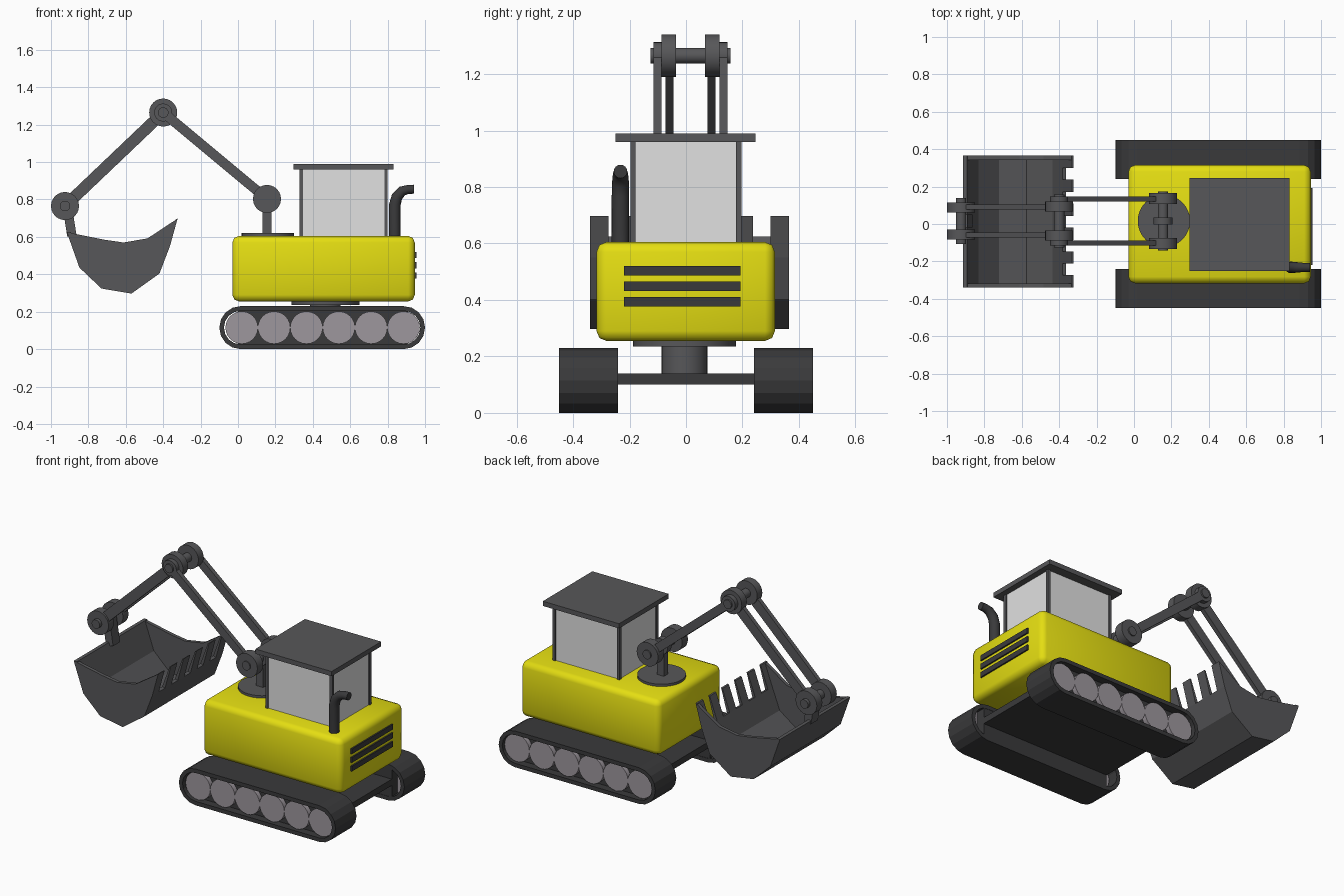
import bpy, bmesh, math
from mathutils import Vector, Matrix

if "Cube" in bpy.data.objects:
    bpy.data.objects.remove(bpy.data.objects["Cube"])


def material(name, rgb):
    m = bpy.data.materials.new(name)
    m.diffuse_color = (*rgb, 1)
    m.use_nodes = True
    m.node_tree.nodes["Principled BSDF"].inputs["Base Color"].default_value = m.diffuse_color
    return m


YELLOW = material("yellow paint", (0.78, 0.73, 0.006))
STEEL = material("grey steel", (0.095, 0.095, 0.10))
DARK = material("dark rubber", (0.042, 0.042, 0.044))
WHEEL = material("wheel grey", (0.34, 0.31, 0.34))
GLASS = material("pale cab panel", (0.75, 0.75, 0.75))
AY = 0.016  # centre line of the digging arm


def add(name, bm, mat, smooth=None):
    bmesh.ops.recalc_face_normals(bm, faces=bm.faces)
    me = bpy.data.meshes.new(name)
    bm.to_mesh(me)
    bm.free()
    me.materials.append(mat)
    ob = bpy.data.objects.new(name, me)
    bpy.context.collection.objects.link(ob)
    if smooth:
        bpy.ops.object.select_all(action='DESELECT')
        ob.select_set(True)
        bpy.context.view_layer.objects.active = ob
        bpy.ops.object.shade_smooth_by_angle(angle=math.radians(smooth))
    return ob


def box(name, x, y, z, mat, bevel=0, smooth=None):
    """Box from (min, max) ranges."""
    bm = bmesh.new()
    size = [r[1] - r[0] for r in (x, y, z)]
    mid = [(r[0] + r[1]) / 2 for r in (x, y, z)]
    bmesh.ops.create_cube(bm, size=1, matrix=Matrix.Translation(mid) @ Matrix.Diagonal((*size, 1)))
    if bevel:
        bmesh.ops.bevel(bm, geom=bm.edges[:], offset=bevel, segments=2, profile=0.5, affect='EDGES')
    return add(name, bm, mat, smooth)


def cylinder(name, a, b, r, mat, sides=24):
    a, b = Vector(a), Vector(b)
    bm = bmesh.new()
    rot = (b - a).to_track_quat('Z', 'Y').to_matrix().to_4x4()
    bmesh.ops.create_cone(bm, cap_ends=True, segments=sides, radius1=r, radius2=r,
                          depth=(b - a).length, matrix=Matrix.Translation((a + b) / 2) @ rot)
    return add(name, bm, mat, 35)


def disc(name, xz, y, r, mat, sides=24):
    return cylinder(name, (xz[0], y[0], xz[1]), (xz[0], y[1], xz[1]), r, mat, sides)


def prism(name, pts, y, mat):
    """Closed xz profile extruded along y."""
    bm = bmesh.new()
    f = bm.faces.new([bm.verts.new((px, y[0], pz)) for px, pz in pts])
    ext = bmesh.ops.extrude_face_region(bm, geom=[f])
    bmesh.ops.translate(bm, vec=(0, y[1] - y[0], 0),
                        verts=[v for v in ext['geom'] if isinstance(v, bmesh.types.BMVert)])
    return add(name, bm, mat)


def bar(name, p, q, width, y, mat):
    """Flat bar between two pivots in the xz plane."""
    p, q = Vector(p), Vector(q)
    d = (q - p).normalized()
    n = Vector((-d.y, d.x)) * width / 2
    return prism(name, [p + n, q + n, q - n, p - n], y, mat)


def capsule(r, x0, x1, z, n=8):
    ends = [(x1, -math.pi / 2), (x0, math.pi / 2)]
    return [(cx + r * math.cos(a0 + math.pi * i / n), z + r * math.sin(a0 + math.pi * i / n))
            for cx, a0 in ends for i in range(n + 1)]


# Tracks: open band, wheels and inner frame
for side, s in (("left", 1), ("right", -1)):
    outer, inner = capsule(0.115, 0.015, 0.885, 0.115), capsule(0.09, 0.015, 0.885, 0.115)
    bm = bmesh.new()
    loops = [[bm.verts.new((px, s * y, pz)) for px, pz in pts]
             for pts, y in ((outer, 0.24), (outer, 0.45), (inner, 0.45), (inner, 0.24))]
    n = len(outer)
    for k in range(4):
        a, b = loops[k], loops[(k + 1) % 4]
        for i in range(n):
            j = (i + 1) % n
            bm.faces.new((a[i], a[j], b[j], b[i]))
    add(side + "_track_band", bm, DARK)
    for i in range(6):
        disc(f"{side}_wheel_{i + 1}", (0.02 + 0.173 * i, 0.115), (s * 0.30, s * 0.43), 0.087, WHEEL)
    box(side + "_track_frame", (0.0, 0.91), sorted((s * 0.242, s * 0.40)), (0.024, 0.206), DARK)

# Undercarriage and turntable
box("undercarriage_plate", (0.0, 0.91), (-0.25, 0.25), (0.10, 0.14), DARK)
cylinder("turntable_post", (0.467, -0.005, 0.13), (0.467, -0.005, 0.24), 0.082, STEEL)
cylinder("turntable_disc", (0.467, -0.005, 0.236), (0.467, -0.005, 0.26), 0.182, STEEL)

# Body with rear vents
box("body", (-0.03, 0.945), (-0.317, 0.315), (0.255, 0.605), YELLOW, 0.035, 80)
for i, z in enumerate((0.377, 0.432, 0.487)):
    box(f"vent_{i + 1}", (0.935, 0.954), (-0.22, 0.193), (z, z + 0.033), DARK)

# Cab, corner posts and roof
box("cab", (0.337, 0.793), (-0.19, 0.188), (0.60, 0.965), GLASS)
for i, x in enumerate((0.33, 0.782)):
    for j, y in enumerate((-0.197, 0.177)):
        box(f"cab_post_{i}{j}", (x, x + 0.018), (y, y + 0.019), (0.60, 0.965), STEEL)
box("cab_roof", (0.297, 0.832), (-0.25, 0.247), (0.96, 0.99), STEEL)

# Exhaust pipe: rings swept along a bent path
bm = bmesh.new()
path = [(0.838, 0.58, 0, 0.031), (0.838, 0.77, 8, 0.031), (0.85, 0.815, 30, 0.03),
        (0.878, 0.845, 60, 0.027), (0.91, 0.854, 88, 0.024), (0.942, 0.855, 90, 0.024)]
rings = []
for px, pz, tilt, r in path:
    mat = Matrix.Translation((px, -0.232, pz)) @ Matrix.Rotation(math.radians(tilt), 4, 'Y')
    rings.append([bm.verts.new(mat @ Vector((r * math.cos(k * math.pi / 8), r * math.sin(k * math.pi / 8), 0)))
                  for k in range(16)])
for a, b in zip(rings, rings[1:]):
    for k in range(16):
        bm.faces.new((a[k], a[(k + 1) % 16], b[(k + 1) % 16], b[k]))
bm.faces.new(rings[0])
bm.faces.new(rings[-1])
add("exhaust_pipe", bm, DARK, 40)

# Arm base
A, B, C = (0.155, 0.803), (-0.40, 1.265), (-0.925, 0.765)
cylinder("arm_base_disc", (0.16, AY, 0.60), (0.16, AY, 0.62), 0.14, STEEL, 32)
box("arm_base_post", (0.13, 0.18), (AY - 0.02, AY + 0.02), (0.61, 0.80), STEEL)
disc("arm_base_knuckle", A, (AY - 0.02, AY + 0.02), 0.05, STEEL)

# Pivot pins
for name, p, h in (("base_pin", A, 0.158), ("elbow_pin", B, 0.141), ("bucket_pin", C, 0.122)):
    disc(name, p, (AY - h, AY + h), 0.028, STEEL)

# Boom and stick: paired bars with round pivots
for side, s in (("left", 1), ("right", -1)):
    def span(a, b):
        return sorted((AY + s * a, AY + s * b))
    bar(side + "_boom", A, B, 0.052, span(0.103, 0.131), STEEL)
    disc(side + "_boom_eye", B, span(0.10, 0.131), 0.048, STEEL)
    disc(side + "_base_hub", A, span(0.092, 0.15), 0.075, STEEL)
    bar(side + "_stick", B, C, 0.062, span(0.061, 0.088), STEEL)
    disc(side + "_elbow_hub", B, span(0.052, 0.103), 0.075, STEEL)
    disc(side + "_bucket_hub", C, span(0.045, 0.10), 0.075, STEEL)

# Bucket: hanger, curved shell, side plates and teeth
bar("bucket_hanger", (-0.915, 0.775), (-0.888, 0.605), 0.05, (AY - 0.035, AY + 0.035), STEEL)
Y0, Y1 = -0.340, 0.365
shell = [(-0.915, 0.625), (-0.848, 0.436), (-0.73, 0.324), (-0.57, 0.297), (-0.42, 0.404), (-0.364, 0.55)]
tip = (-0.323, 0.698)
rim = [(-0.393, 0.652), (-0.484, 0.592), (-0.612, 0.57), (-0.714, 0.585)]
lining = [(-0.62 + (x + 0.62) * 0.925, 0.625 + (z - 0.625) * 0.925) for x, z in shell]
prism("bucket_shell", shell + lining[::-1], (Y0, Y1), STEEL)
for name, y in (("right_bucket_side", Y0), ("left_bucket_side", Y1 - 0.022)):
    prism(name, shell + [tip] + rim, (y, y + 0.022), STEEL)
step = (Y1 - Y0 - 0.066) / 5
for i in range(6):
    y = Y0 + i * step
    prism(f"bucket_tooth_{i + 1}", [shell[-1], tip, (-0.332, 0.695), lining[-1]], (y, y + 0.066), STEEL)
